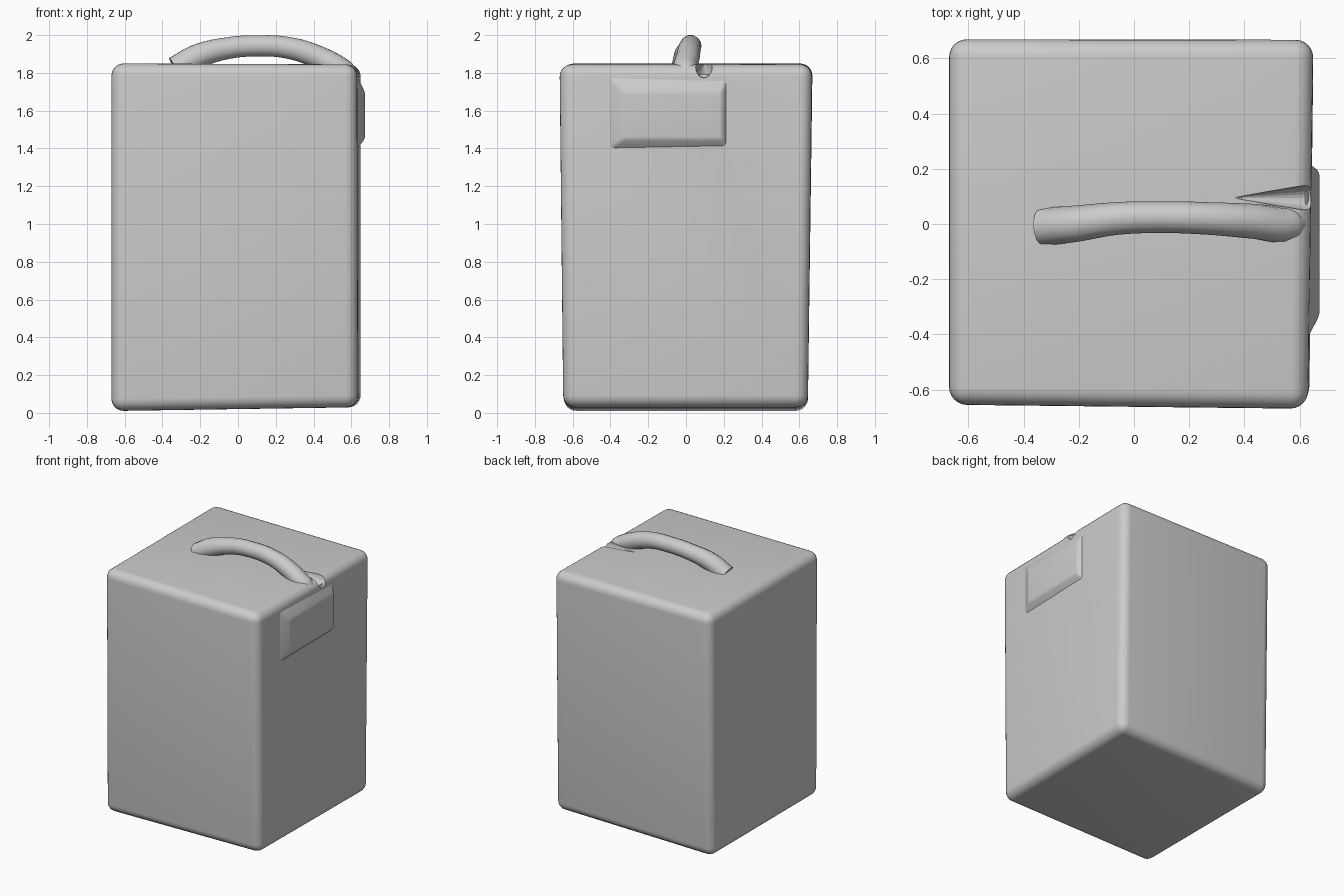
import bpy, bmesh
from mathutils import Matrix, Vector

cube = bpy.data.objects.get("Cube")
if cube:
    bpy.data.objects.remove(cube, do_unlink=True)

grey = bpy.data.materials.new("matte grey")
grey.use_nodes = True
colour = (0.6, 0.6, 0.6, 1)
grey.diffuse_color = colour
grey.node_tree.nodes["Principled BSDF"].inputs["Base Color"].default_value = colour


def add_object(name, bm):
    mesh = bpy.data.meshes.new(name)
    bm.to_mesh(mesh)
    bm.free()
    obj = bpy.data.objects.new(name, mesh)
    bpy.context.collection.objects.link(obj)
    mesh.materials.append(grey)
    return obj


def rounded_hull(name, corners, radius, segments):
    bm = bmesh.new()
    for corner in corners:
        bm.verts.new(corner)
    bmesh.ops.convex_hull(bm, input=bm.verts[:])
    bmesh.ops.dissolve_limit(bm, angle_limit=0.06, verts=bm.verts[:], edges=bm.edges[:])
    bmesh.ops.bevel(bm, geom=bm.edges[:], offset=radius, offset_type='OFFSET',
                    segments=segments, profile=0.5, affect='EDGES', clamp_overlap=True)
    bmesh.ops.recalc_face_normals(bm, faces=bm.faces[:])
    return add_object(name, bm)


def smooth(obj, angle):
    bpy.ops.object.select_all(action='DESELECT')
    obj.select_set(True)
    bpy.context.view_layer.objects.active = obj
    bpy.ops.object.shade_smooth_by_angle(angle=angle)


# Slightly uneven rounded container
body = rounded_hull("container_body", [
    (-0.67, -0.645, 0.01), (0.635, -0.65, 0.03),
    (0.65, 0.645, 0.03), (-0.67, 0.645, 0.01),
    (-0.67, -0.655, 1.85), (0.63, -0.67, 1.845),
    (0.65, 0.668, 1.845), (-0.67, 0.67, 1.85)], 0.065, 6)

# Tapered notch beside the handle, cut into the side edge
bm = bmesh.new()
turn = Matrix.Rotation(-1.5708, 4, 'Y')
place = Matrix.Translation((0.55, 0.095, 1.85)) @ Matrix.Diagonal((1, 0.65, 1, 1)) @ turn
bmesh.ops.create_cone(bm, cap_ends=True, segments=24, radius1=0.1, radius2=0.005,
                      depth=0.36, matrix=place)
notch = add_object("notch_cutter", bm)
notch.hide_render = True
notch.hide_viewport = True
cut = body.modifiers.new("edge notch", 'BOOLEAN')
cut.operation = 'DIFFERENCE'
cut.solver = 'EXACT'
cut.object = notch
smooth(body, 0.6)

# Raised panel with sloping borders on the left side
panel = rounded_hull("side_panel", [
    (x, y, z)
    for x, ys, zs in ((0.62, (-0.43, 0.23), (1.385, 1.80)),
                      (0.672, (-0.33, 0.19), (1.45, 1.70)))
    for y in ys for z in zs], 0.015, 3)
smooth(panel, 1.2)

# Arched carrying handle, thicker where it meets the body
path = [((-0.33, -0.01, 1.82), 1.15), ((-0.22, 0.0, 1.885), 1.1),
        ((-0.06, 0.02, 1.93), 0.98), ((0.1, 0.025, 1.943), 0.95),
        ((0.27, 0.02, 1.932), 0.98), ((0.43, 0.01, 1.88), 1.05),
        ((0.56, 0.0, 1.805), 1.1), ((0.6, 0.02, 1.77), 0.8)]
curve = bpy.data.curves.new("handle", 'CURVE')
curve.dimensions = '3D'
curve.bevel_depth = 0.06
curve.bevel_resolution = 5
curve.resolution_u = 8
curve.use_fill_caps = True
spline = curve.splines.new('BEZIER')
spline.bezier_points.add(len(path) - 1)
for point, (position, radius) in zip(spline.bezier_points, path):
    point.co = Vector(position)
    point.radius = radius
    point.handle_left_type = point.handle_right_type = 'AUTO'
handle = bpy.data.objects.new("handle", curve)
bpy.context.collection.objects.link(handle)
curve.materials.append(grey)
bpy.ops.object.select_all(action='DESELECT')
handle.select_set(True)
bpy.context.view_layer.objects.active = handle
bpy.ops.object.convert(target='MESH')
smooth(handle, 1.0)
